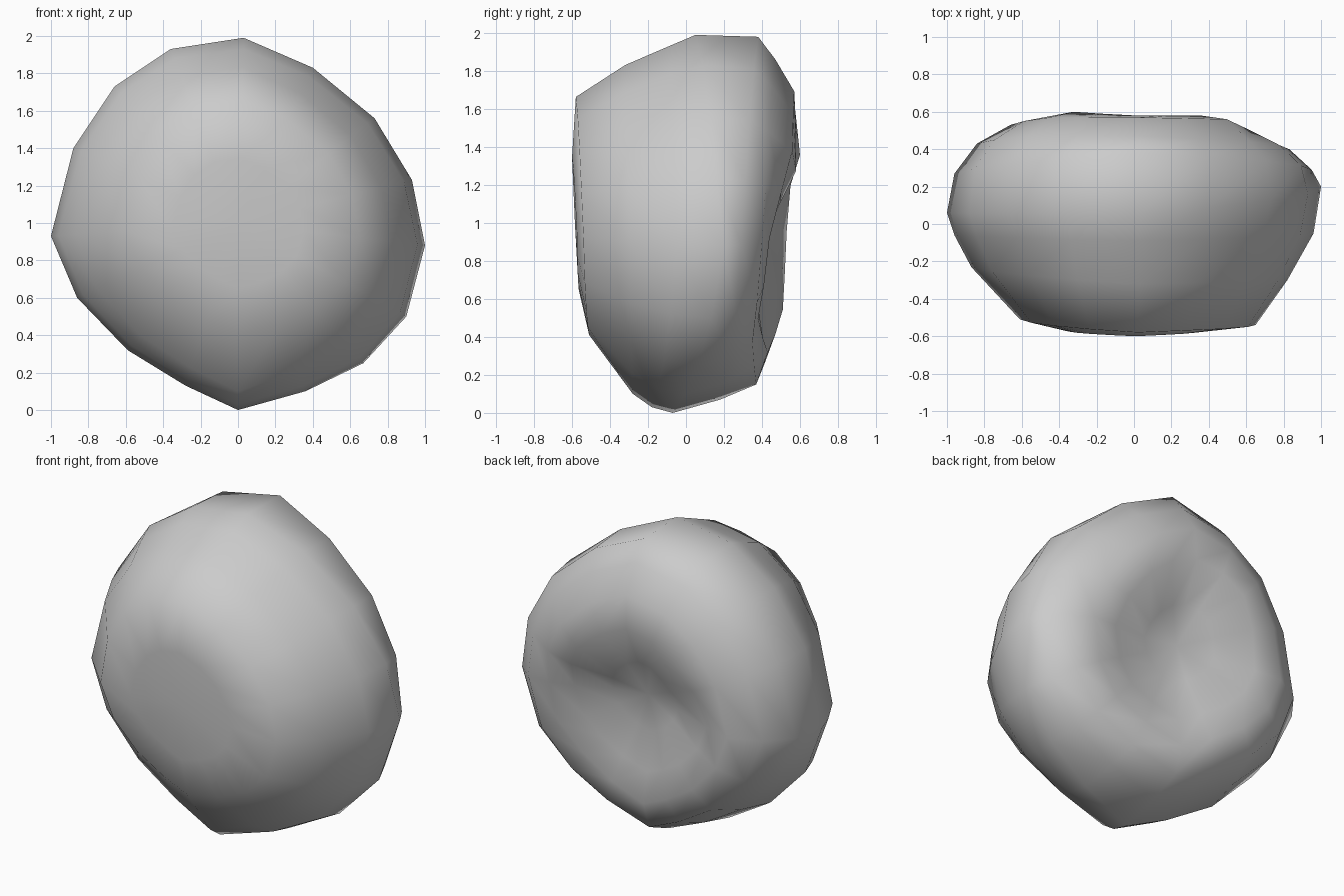
import bpy, bmesh

# Widest outline seen from the front (x, z), clockwise from the top
OUTLINE = [(0.03, 1.99), (0.40, 1.83), (0.73, 1.56), (0.93, 1.23),
           (1.00, 0.88), (0.90, 0.50), (0.67, 0.25), (0.36, 0.10),
           (0.00, 0.00), (-0.28, 0.13), (-0.59, 0.32), (-0.86, 0.60),
           (-1.00, 0.93), (-0.88, 1.40), (-0.66, 1.73), (-0.36, 1.93)]
CX, CZ = 0.0, 1.0

# Rings front to back: (scales, depths); four values = top, right, bottom, left,
# eight values add the diagonals between them
RINGS = [
    ([0.35] * 4, [-0.60, -0.575, -0.565, -0.575]),
    ([0.67, 0.65, 0.59, 0.61], [-0.58, -0.54, -0.51, -0.51]),
    ([0.84, 0.82, 0.90, 0.87], [-0.32, -0.30, -0.28, -0.23]),
    ([0.94, 0.96, 0.97, 0.96], [-0.09, -0.05, -0.18, -0.06]),
    ([1.0] * 4, [0.05, 0.20, -0.07, 0.06]),
    ([0.99, 0.95, 0.93, 0.96], [0.38, 0.29, 0.18, 0.27]),
    ([0.87, 0.83, 0.85, 0.84], [0.47, 0.44, 0.40, 0.35, 0.37, 0.46, 0.43, 0.47]),
    ([0.70, 0.66, 0.68, 0.66], [0.57, 0.56, 0.44, 0.38, 0.43, 0.51, 0.53, 0.57]),
    ([0.49] * 4, [0.58, 0.58, 0.42, 0.37, 0.39, 0.48, 0.50, 0.60]),
    ([0.24] * 4, [0.47, 0.45, 0.38, 0.36, 0.37, 0.41, 0.43, 0.48]),
]


def around(values, i, n=16):
    """Linear blend of a few values spaced evenly round a ring."""
    t = i * len(values) / n
    k = int(t)
    a, b = values[k % len(values)], values[(k + 1) % len(values)]
    return a + (b - a) * (t - k)


# Rock body: lofted rings with a flat front and a hollow back
bm = bmesh.new()
rings = []
for scales, depths in RINGS:
    ring = []
    for i, (x, z) in enumerate(OUTLINE):
        s = around(scales, i)
        ring.append(bm.verts.new((CX + (x - CX) * s, around(depths, i), CZ + (z - CZ) * s)))
    rings.append(ring)
for a, b in zip(rings, rings[1:]):
    for i in range(16):
        j = (i + 1) % 16
        bm.faces.new((a[i], a[j], b[j], b[i]))

# Close the front and the bottom of the hollow
for ring, y in ((rings[0], -0.585), (rings[-1], 0.38)):
    tip = bm.verts.new((CX, y, CZ))
    for i in range(16):
        bm.faces.new((ring[i], ring[(i + 1) % 16], tip))
bmesh.ops.recalc_face_normals(bm, faces=bm.faces[:])
for f in bm.faces:
    f.smooth = True

mesh = bpy.data.meshes.new("rock")
bm.to_mesh(mesh)
bm.free()
rock = bpy.data.objects.new("rock", mesh)
bpy.context.collection.objects.link(rock)
